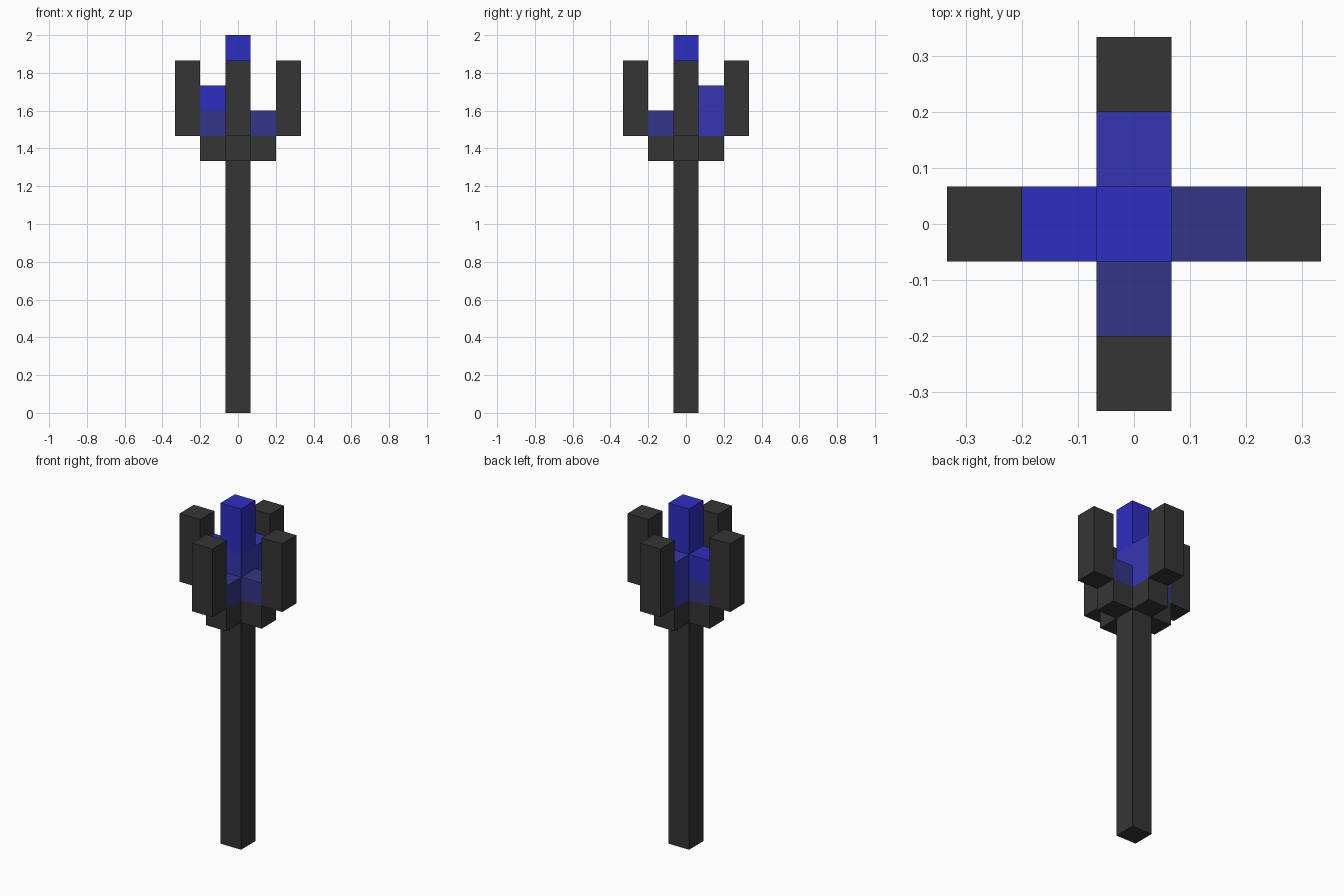
import bpy
import bmesh
from mathutils import Vector

cube = bpy.data.objects.get("Cube")
if cube:
    bpy.data.objects.remove(cube, do_unlink=True)

U = 2 / 15  # one block


def material(name, rgb):
    m = bpy.data.materials.new(name)
    m.use_nodes = True
    m.diffuse_color = (*rgb, 1)
    bsdf = next(n for n in m.node_tree.nodes if n.type == 'BSDF_PRINCIPLED')
    bsdf.inputs["Base Color"].default_value = (*rgb, 1)
    return m


charcoal = material("charcoal", (0.036, 0.036, 0.036))
bright_blue = material("bright blue", (0.027, 0.027, 0.533))
mid_blue = material("mid blue", (0.036, 0.036, 0.451))
dusky_blue = material("dusky blue", (0.036, 0.036, 0.25))


def block(name, x, y, z0, z1, mat):
    """Square column one block wide at grid cell x, y from z0 to z1."""
    bm = bmesh.new()
    bmesh.ops.create_cube(bm, size=1)
    size = Vector((1, 1, z1 - z0))
    centre = Vector((x, y, (z0 + z1) / 2))
    for v in bm.verts:
        v.co = (v.co * size + centre) * U
    mesh = bpy.data.meshes.new(name)
    bm.to_mesh(mesh)
    bm.free()
    mesh.materials.append(mat)
    obj = bpy.data.objects.new(name, mesh)
    bpy.context.collection.objects.link(obj)


# Shaft and the hub of the cross
block("shaft", 0, 0, 0, 10, charcoal)
block("hub", 0, 0, 10, 11, charcoal)

# Four cross arms, each with an outer prong above its end
sides = {"left": (1, 0), "right": (-1, 0), "front": (0, -1), "back": (0, 1)}
for side, (x, y) in sides.items():
    block(side + "_arm", x, y, 10, 11, charcoal)
    block(side + "_prong", 2 * x, 2 * y, 11, 14, charcoal)

# Central flame, brighter towards the tip
block("flame_base", 0, 0, 11, 12, dusky_blue)
block("flame_middle", 0, 0, 12, 13, mid_blue)
block("flame_tip", 0, 0, 13, 15, bright_blue)

# Side flames of uneven height
block("left_flame", 1, 0, 11, 12, dusky_blue)
block("front_flame", 0, -1, 11, 12, dusky_blue)
block("back_flame", 0, 1, 11, 13, mid_blue)
block("right_flame_base", -1, 0, 11, 12, dusky_blue)
block("right_flame_tip", -1, 0, 12, 13, bright_blue)
